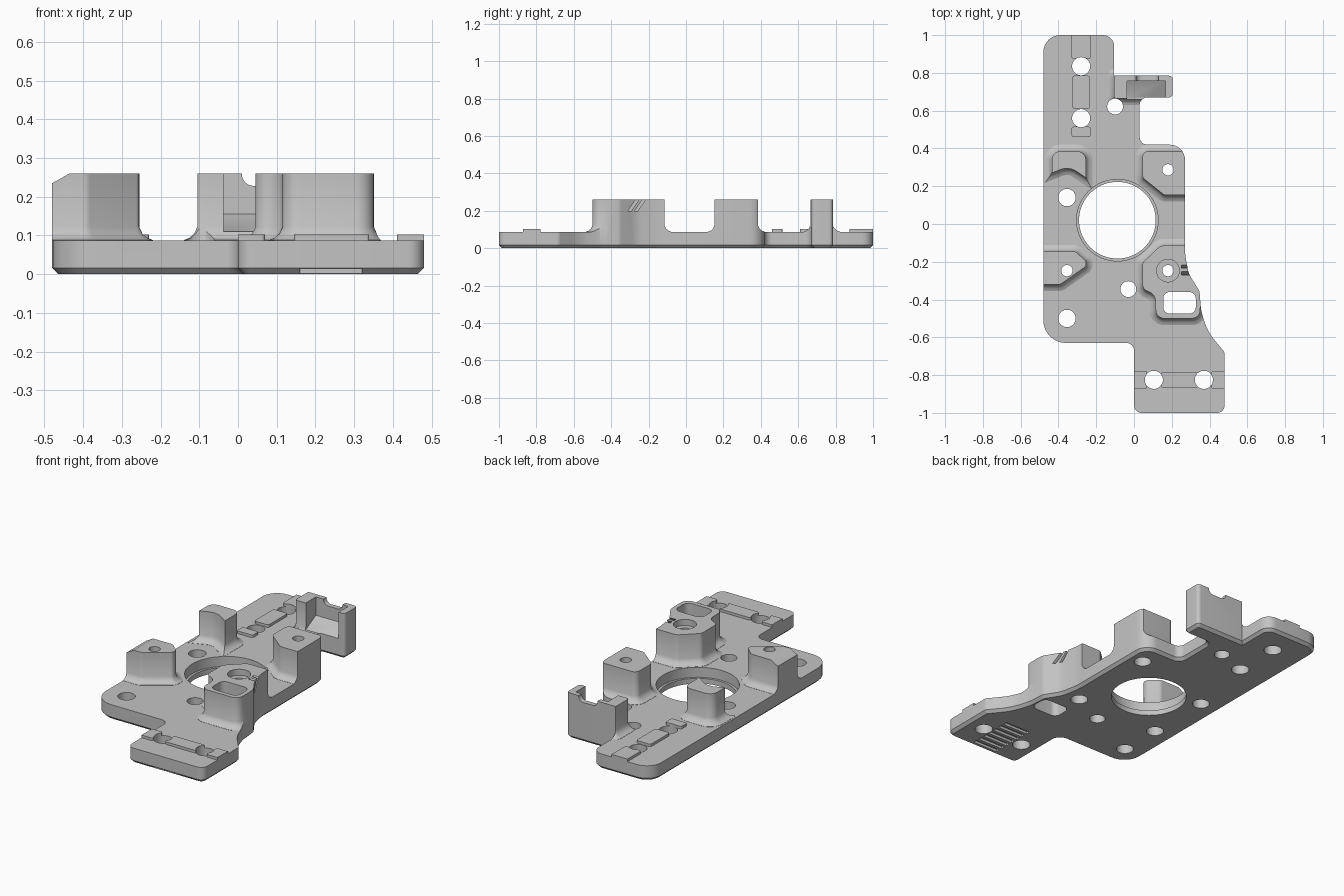
import bpy, bmesh, math
from mathutils import Vector

cube = bpy.data.objects.get("Cube")
if cube:
    bpy.data.objects.remove(cube, do_unlink=True)

gray = bpy.data.materials.new("light gray")
gray.use_nodes = True
gray.diffuse_color = (0.55, 0.55, 0.55, 1)
gray.node_tree.nodes["Principled BSDF"].inputs["Base Color"].default_value = (0.55, 0.55, 0.55, 1)

BASE, TOP, STRIP = 0.087, 0.26, 0.102


def rounded(corners, steps=8):
    """Polygon from (x, y, radius) corners, each replaced by an arc."""
    out = []
    n = len(corners)
    for i, (x, y, r) in enumerate(corners):
        p = Vector((x, y))
        a = Vector(corners[i - 1][:2]) - p
        b = Vector(corners[(i + 1) % n][:2]) - p
        half = a.angle(b) / 2
        if r == 0 or half > 1.54:
            out.append(p)
            continue
        cut = min(r / math.tan(half), a.length * 0.49, b.length * 0.49)
        r = cut * math.tan(half)
        a.normalize()
        b.normalize()
        c = p + (a + b).normalized() * (r / math.sin(half))
        s, e = p + a * cut - c, p + b * cut - c
        sweep = s.angle_signed(e)
        for k in range(steps + 1):
            t = -sweep * k / steps
            out.append(c + Vector((s.x * math.cos(t) - s.y * math.sin(t),
                                   s.x * math.sin(t) + s.y * math.cos(t))))
    return out


def offset(poly, d):
    """Move a counter-clockwise polygon outward by d."""
    out = []
    for i, p in enumerate(poly):
        e1 = (p - poly[i - 1]).normalized()
        e2 = (poly[(i + 1) % len(poly)] - p).normalized()
        n1, n2 = Vector((e1.y, -e1.x)), Vector((e2.y, -e2.x))
        out.append(p + (n1 + n2) * (d / max(0.4, 1 + n1.dot(n2))))
    return out


def solid(name, poly, levels):
    """Stack outlines of the polygon at (z, offset) levels."""
    bm = bmesh.new()
    rings = [[bm.verts.new((q.x, q.y, z)) for q in offset(poly, d)] for z, d in levels]
    n = len(poly)
    bm.faces.new(rings[0][::-1])
    bm.faces.new(rings[-1])
    for lo, hi in zip(rings, rings[1:]):
        for i in range(n):
            j = (i + 1) % n
            bm.faces.new((lo[i], lo[j], hi[j], hi[i]))
    me = bpy.data.meshes.new(name)
    bm.to_mesh(me)
    bm.free()
    me.materials.append(gray)
    ob = bpy.data.objects.new(name, me)
    bpy.context.collection.objects.link(ob)
    return ob


def rect(x0, x1, y0, y1, r=0.0):
    return rounded([(x0, y0, r), (x1, y0, r), (x1, y1, r), (x0, y1, r)])


def disc(x, y, r, n=40):
    return [Vector((x + r * math.cos(math.tau * k / n), y + r * math.sin(math.tau * k / n)))
            for k in range(n)]


def combine(target, tool, operation):
    mod = target.modifiers.new("combine", 'BOOLEAN')
    mod.operation, mod.solver, mod.object = operation, 'EXACT', tool
    mod.use_self = operation == 'UNION'
    bpy.context.view_layer.update()
    me = bpy.data.meshes.new_from_object(target.evaluated_get(bpy.context.evaluated_depsgraph_get()))
    target.modifiers.clear()
    target.data = me
    bpy.data.objects.remove(tool, do_unlink=True)


def cut(poly, z0, z1):
    combine(body, solid("cutter", poly, [(z0, 0), (z1, 0)]), 'DIFFERENCE')


# Slab that is later trimmed to the plate outline
body = solid("mounting_plate", rect(-0.7, 0.7, -1.2, 1.2), [(-0.05, 0), (BASE, 0)])

# Posts, each flaring out into the plate with a fillet
posts = {
    "rear_right_post": [(-0.435, 0.385, 0.045), (-0.435, 0.27, 0), (-0.345, 0.305, 0.2),
                        (-0.255, 0.245, 0), (-0.255, 0.385, 0.045)],
    "front_right_post": [(-0.6, -0.145, 0), (-0.6, -0.32, 0), (-0.39, -0.32, 0.03),
                         (-0.255, -0.225, 0.02), (-0.255, -0.195, 0.02), (-0.31, -0.145, 0.03)],
    "rear_left_post": [(0.045, 0.385, 0.03), (0.045, 0.245, 0.03), (0.16, 0.153, 0.03),
                       (0.4, 0.153, 0), (0.4, 0.385, 0)],
    "front_left_post": [(0.14, -0.115, 0.04), (0.045, -0.205, 0.03), (0.045, -0.345, 0.04),
                        (0.115, -0.375, 0.08), (0.115, -0.5, 0.045), (0.35, -0.5, 0.045),
                        (0.352, -0.35, 0), (0.45, -0.3, 0), (0.45, -0.115, 0)],
    "clip_block": [(-0.105, 0.79, 0.01), (-0.105, 0.665, 0.01), (0.3, 0.665, 0), (0.3, 0.79, 0)],
}
FLARE = [(0.05, 0.035), (BASE + 0.001, 0.035), (0.094, 0.02), (0.105, 0.008), (0.122, 0), (TOP, 0)]
for name, corners in posts.items():
    combine(body, solid(name, rounded(corners), FLARE), 'UNION')

# Raised locating strips, interrupted around the screw holes
for x0, x1, y0, y1 in [(-0.33, -0.23, 0.875, 1.1), (-0.325, -0.235, 0.61, 0.785),
                       (-0.33, -0.23, 0.46, 0.515), (-0.1, 0.07, -0.872, -0.778),
                       (0.145, 0.34, -0.867, -0.783), (0.41, 0.6, -0.872, -0.778)]:
    combine(body, solid("strip", rect(x0, x1, y0, y1, 0.01), [(0.05, 0), (STRIP, 0)]), 'UNION')

# Plate outline with chamfered lower edge trims everything
outline = rounded([
    (-0.48, 1, 0.09), (-0.48, -0.63, 0.12), (0, -0.63, 0.04), (0, -1, 0.04), (0.48, -1, 0.04),
    (0.48, -0.68, 0.03), (0.39, -0.57, 0.3), (0.355, -0.46, 0.3), (0.347, -0.355, 0.05),
    (0.29, -0.265, 0.15), (0.27, -0.16, 0.3), (0.27, 0.42, 0.08), (0.03, 0.42, 0.04),
    (0.03, 0.67, 0.04), (0.205, 0.67, 0.02), (0.205, 0.785, 0.02), (-0.105, 0.785, 0),
    (-0.105, 1, 0.06)])
combine(body, solid("trim", outline, [(0, -0.016), (0.016, 0), (0.4, 0)]), 'INTERSECT')

# Central bore with a wider upper lip
cut(disc(-0.088, 0.02, 0.203, 72), -0.1, 0.4)
cut(disc(-0.088, 0.02, 0.216, 72), 0.03, 0.115)

# Screw holes through the plate
for x, y, r in [(-0.28, 0.835, 0.048), (-0.28, 0.56, 0.048), (-0.1, 0.622, 0.042),
                (-0.355, 0.14, 0.046), (-0.355, -0.5, 0.046), (-0.03, -0.345, 0.042),
                (0.105, -0.825, 0.048), (0.37, -0.825, 0.048)]:
    cut(disc(x, y, r), -0.1, 0.2)

# Holes through the posts, recessed from below
for x, y in [(0.18, 0.287), (-0.355, -0.247), (0.18, -0.247)]:
    cut(disc(x, y, 0.03), -0.1, 0.4)
    cut(disc(x, y, 0.046), -0.1, 0.06)
cut(disc(0.18, -0.247, 0.06), 0.225, 0.4)

# Rounded slot in the front left post
cut(rect(0.155, 0.327, -0.475, -0.36, 0.035), -0.1, 0.4)


def cut_profile(poly, axis, lo, hi):
    """Cut with a profile drawn in (y, z) or (x, z) and extruded along the other axis."""
    ob = solid("profile_cutter", poly, [(lo, 0), (hi, 0)])
    for v in ob.data.vertices:
        a, b, c = v.co
        v.co = (c, a, b) if axis == 'X' else (a, c, b)
    if axis == 'Y':
        ob.data.flip_normals()
    combine(body, ob, 'DIFFERENCE')


def points(*pairs):
    return [Vector(p) for p in pairs]


# Clip block pocket with sloped floor, and the notch in its back wall
cut_profile(points((0.62, 0.11), (0.67, 0.11), (0.757, 0.155), (0.757, 0.4), (0.62, 0.4)),
            'X', -0.037, 0.167)
cut_profile(rect(0.01, 0.13, 0.228, 0.4, 0.03), 'Y', 0.7, 0.9)

# Chamfered outer corner of the front right post
cut_profile(points((-0.6, 0.168), (-0.435, TOP), (-0.435, 0.4), (-0.6, 0.4)), 'Y', -0.4, -0.1)

# Slanted side slots on the front left post
for y in (-0.31, -0.275):
    cut_profile(points((y, 0.2), (y + 0.018, 0.2), (y + 0.073, 0.28), (y + 0.055, 0.28)),
                'X', 0.252, 0.4)

# Grip grooves under the front foot
for k in range(8):
    y = -0.998 + k * 0.042
    cut(rect(0.16, 0.32, y - 0.012, y + 0.012), -0.1, 0.014)

body.data.name = "mounting_plate"
bpy.ops.object.select_all(action='DESELECT')
bpy.context.view_layer.objects.active = body
body.select_set(True)
bpy.ops.object.shade_smooth_by_angle(angle=math.radians(30))
